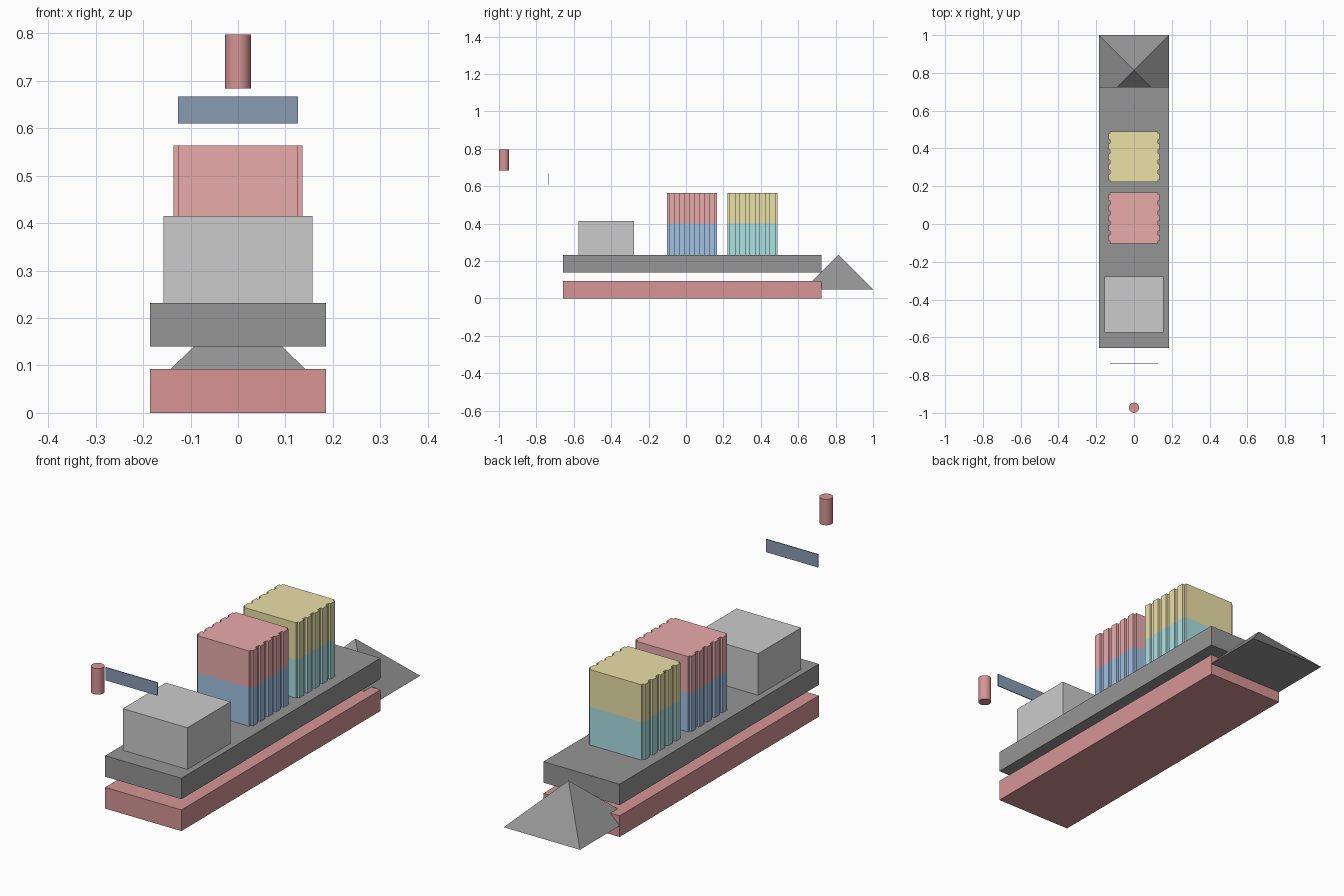
import bpy, bmesh
from math import pi

if "Cube" in bpy.data.objects:
    bpy.data.objects.remove(bpy.data.objects["Cube"])


def paint(obj, name, rgb):
    mat = bpy.data.materials.get(name) or bpy.data.materials.new(name)
    mat.diffuse_color = (*rgb, 1)
    mat.use_nodes = True
    mat.node_tree.nodes["Principled BSDF"].inputs["Base Color"].default_value = mat.diffuse_color
    obj.data.materials.append(mat)
    return obj


def add_box(bm, x, y, z):
    """Add a box spanning the given (min, max) ranges."""
    verts = bmesh.ops.create_cube(bm, size=1)["verts"]
    for v in verts:
        for i, (lo, hi) in enumerate((x, y, z)):
            v.co[i] = lo if v.co[i] < 0 else hi


def make(name, bm, colour):
    mesh = bpy.data.meshes.new(name)
    bm.to_mesh(mesh)
    bm.free()
    obj = bpy.data.objects.new(name, mesh)
    bpy.context.collection.objects.link(obj)
    return paint(obj, *colour)


def box(name, x, y, z, colour):
    bm = bmesh.new()
    add_box(bm, x, y, z)
    return make(name, bm, colour)


def container(name, y0, z0, z1, colour):
    """Box with five upright ribs on each long side."""
    bm = bmesh.new()
    length, ribs, half, depth = 0.268, 5, 0.136, 0.01
    inner = half - depth
    add_box(bm, (-inner, inner), (y0, y0 + length), (z0, z1))
    pitch = length / ribs
    for i in range(ribs):
        mid = y0 + (i + 0.5) * pitch
        for x in ((-half, -inner), (inner, half)):
            add_box(bm, x, (mid - pitch * 0.3, mid + pitch * 0.3), (z0, z1))
    return make(name, bm, colour)


RED = ("hull_red", (0.68, 0.30, 0.30))
DARK = ("hull_dark", (0.30, 0.30, 0.30))
WHITE = ("house_grey", (0.70, 0.70, 0.70))
NAVY = ("window_blue", (0.25, 0.33, 0.45))

# Hull halves
HULL_X, HULL_Y = (-0.185, 0.185), (-0.657, 0.725)
box("lower_hull", HULL_X, HULL_Y, (0, 0.093), RED)
box("upper_hull", HULL_X, HULL_Y, (0.14, 0.232), DARK)

# Pyramid bow
bpy.ops.mesh.primitive_cone_add(vertices=4, radius1=0.185 * 2 ** 0.5, depth=0.184,
                                location=(0, 0.815, 0.141), rotation=(0, 0, pi / 4))
bow = bpy.context.object
bow.name = "bow"
paint(bow, *DARK)

# Deck house, bridge window and funnel
box("deck_house", (-0.157, 0.157), (-0.575, -0.277), (0.232, 0.415), WHITE)
box("bridge_window", (-0.126, 0.126), (-0.739, -0.735), (0.61, 0.667), NAVY)
bpy.ops.mesh.primitive_cylinder_add(vertices=32, radius=0.027, depth=0.114,
                                    location=(0, -0.973, 0.74))
funnel = bpy.context.object
funnel.name = "funnel"
paint(funnel, *RED)
bpy.ops.object.shade_smooth_by_angle()

# Container stacks
container("blue_container", -0.102, 0.232, 0.40, ("blue", (0.36, 0.54, 0.78)))
container("red_container", -0.102, 0.40, 0.563, ("light_red", (0.82, 0.41, 0.41)))
container("teal_container", 0.222, 0.232, 0.40, ("teal", (0.42, 0.76, 0.78)))
container("yellow_container", 0.222, 0.40, 0.563, ("yellow", (0.83, 0.75, 0.39)))
